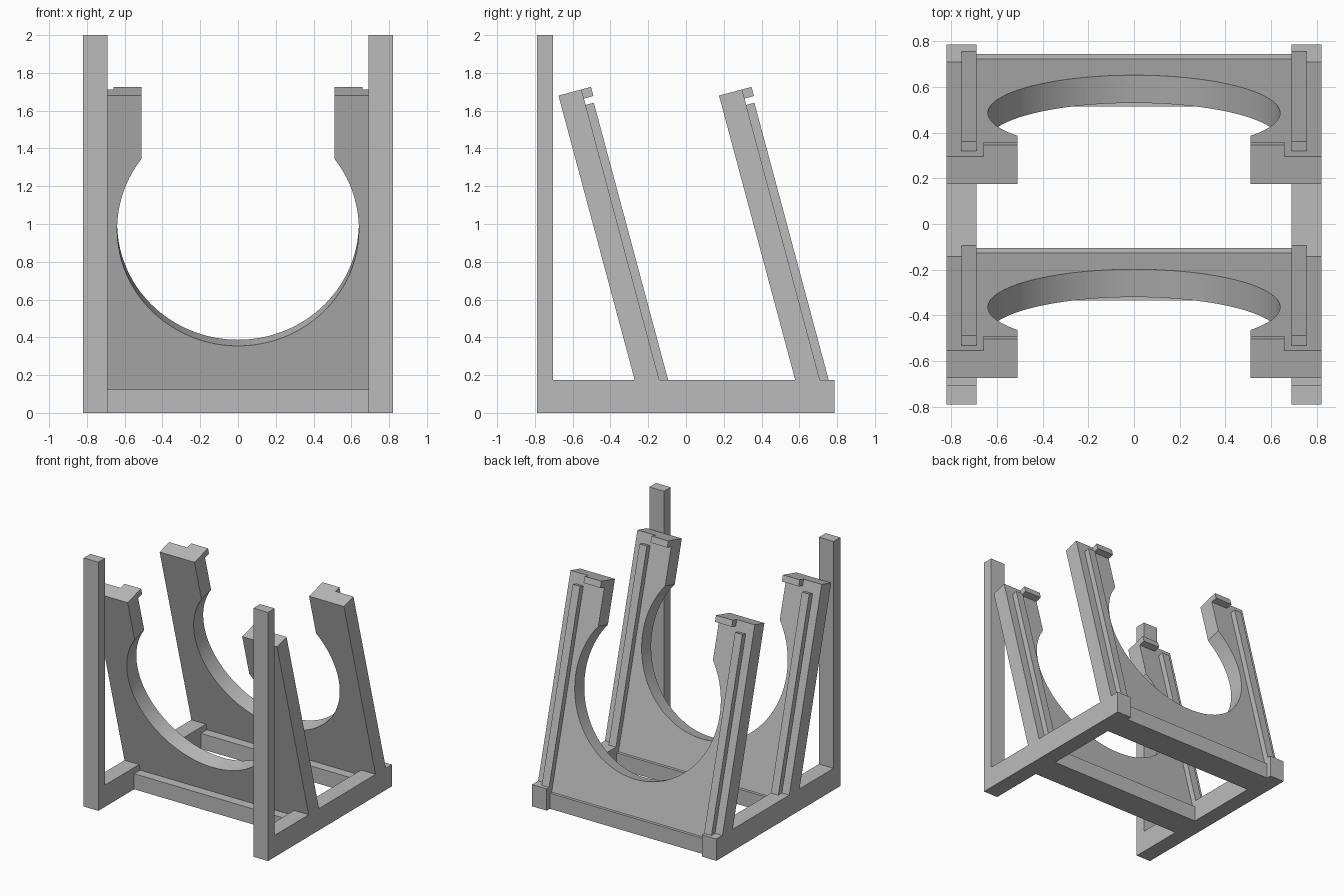
import bpy, bmesh, math
from mathutils import Matrix

if "Cube" in bpy.data.objects:
    bpy.data.objects.remove(bpy.data.objects["Cube"])

grey = bpy.data.materials.new("plain grey")
grey.diffuse_color = (0.5, 0.5, 0.5, 1)
grey.use_nodes = True
grey.node_tree.nodes["Principled BSDF"].inputs["Base Color"].default_value = grey.diffuse_color

TILT = math.radians(15)
THICK = 0.126          # cradle plate thickness


def finish(name, bm, matrix=None):
    if matrix:
        bm.transform(matrix)
    bmesh.ops.recalc_face_normals(bm, faces=bm.faces)
    me = bpy.data.meshes.new(name)
    bm.to_mesh(me)
    bm.free()
    me.materials.append(grey)
    ob = bpy.data.objects.new(name, me)
    bpy.context.collection.objects.link(ob)
    return ob


def box(name, x, y, z, matrix=None):
    bm = bmesh.new()
    bmesh.ops.create_cube(bm, size=1)
    for v in bm.verts:
        for i, (lo, hi) in enumerate((x, y, z)):
            v.co[i] = hi if v.co[i] > 0 else lo
    return finish(name, bm, matrix)


def both_sides(name, x, y, z, matrix=None):
    box(name + "_right", x, y, z, matrix)
    box(name + "_left", (-x[1], -x[0]), y, z, matrix)


def cradle_plate(name, matrix):
    # U-shaped plate: round seat opening into a narrower straight slot
    r, cz, half, top, bottom, slot = 0.64, 1.007, 0.82, 1.739, 0.05, 0.51
    start = math.acos(slot / r)
    sweep = math.pi + 2 * start
    n = 72
    pts = [(slot, top), (half, top), (half, bottom),
           (-half, bottom), (-half, top), (-slot, top)]
    for i in range(n + 1):
        a = math.pi - start + sweep * i / n
        pts.append((r * math.cos(a), cz + r * math.sin(a)))
    bm = bmesh.new()
    face = bm.faces.new([bm.verts.new((x, 0, z)) for x, z in pts])
    new = bmesh.ops.extrude_face_region(bm, geom=[face])["geom"]
    bmesh.ops.translate(bm, vec=(0, THICK, 0),
                        verts=[v for v in new if isinstance(v, bmesh.types.BMVert)])
    ob = finish(name, bm, matrix)
    bpy.ops.object.select_all(action='DESELECT')
    ob.select_set(True)
    bpy.context.view_layer.objects.active = ob
    bpy.ops.object.shade_smooth_by_angle(angle=math.radians(30))


# Base rails and upright front posts
both_sides("side_rail", (0.69, 0.82), (-0.79, 0.785), (0, 0.175))
both_sides("front_post", (0.69, 0.82), (-0.79, -0.705), (0.175, 2.0))

# Two leaning cradles, each on its own cross beam
for label, dy in (("front", 0), ("rear", 0.85)):
    box(label + "_cross_beam", (-0.69, 0.69), (-0.335 + dy, -0.105 + dy), (0, 0.125))
    lean = Matrix.Translation((0, -0.225 + dy, 0)) @ Matrix.Rotation(TILT, 4, 'X')
    cradle_plate(label + "_cradle", lean)
    # Long ribs and short top lips on the back of the plate
    both_sides(label + "_rib", (0.69, 0.755), (THICK - 0.01, THICK + 0.045), (0.08, 1.654), lean)
    both_sides(label + "_lip", (0.51, 0.66), (THICK, THICK + 0.052), (1.689, 1.739), lean)
